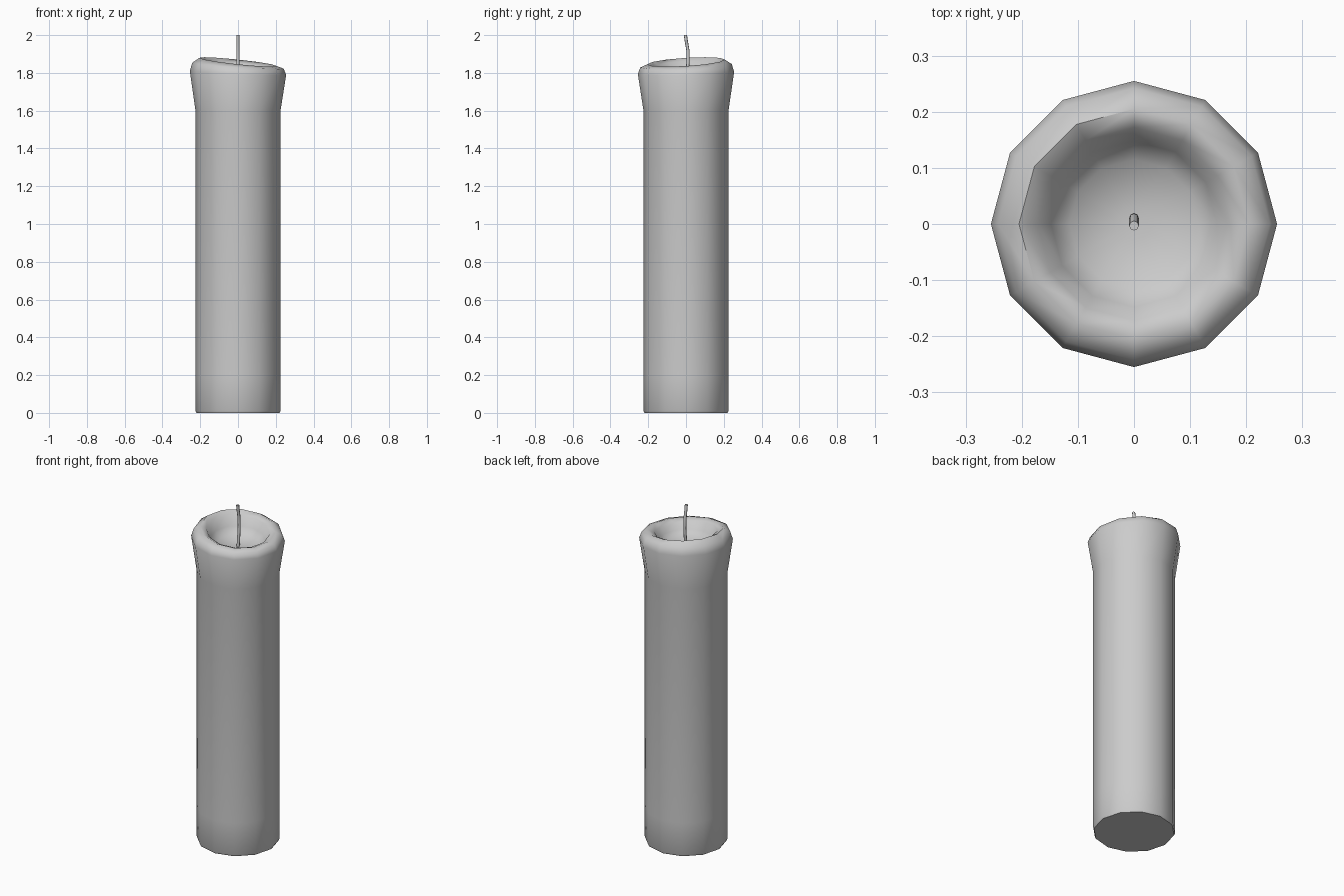
import bpy, bmesh, math

if "Cube" in bpy.data.objects:
    bpy.data.objects.remove(bpy.data.objects["Cube"])


def loft(name, rings):
    """Skin a list of equal-length point rings and cap both ends."""
    bm = bmesh.new()
    loops = [[bm.verts.new(p) for p in ring] for ring in rings]
    n = len(loops[0])
    for a, b in zip(loops, loops[1:]):
        for i in range(n):
            j = (i + 1) % n
            bm.faces.new((a[i], a[j], b[j], b[i]))
    bm.faces.new(loops[0][::-1])
    # fan the top cap around its centre so it shades evenly
    top = bm.faces.new(loops[-1])
    bmesh.ops.poke(bm, faces=[top])
    bmesh.ops.recalc_face_normals(bm, faces=bm.faces)
    mesh = bpy.data.meshes.new(name)
    bm.to_mesh(mesh)
    bm.free()
    obj = bpy.data.objects.new(name, mesh)
    bpy.context.collection.objects.link(obj)
    bpy.context.view_layer.objects.active = obj
    obj.select_set(True)
    bpy.ops.object.shade_smooth_by_angle(angle=math.radians(60))
    obj.select_set(False)
    return obj


def ring(r, z, sides, tilt=0.0, cx=0.0, cy=0.0):
    """Horizontal ring whose height rises by tilt towards the back left."""
    pts = []
    for i in range(sides):
        a = math.tau * i / sides
        pts.append((cx + r * math.cos(a), cy + r * math.sin(a),
                    z + tilt * math.cos(a - math.radians(150))))
    return pts


# wax body: shaft, flared lip, uneven melted rim and hollow (radius, z, tilt)
profile = [(0.220, 0.0, 0), (0.225, 0.01, 0), (0.225, 0.2, 0), (0.225, 1.6, 0),
           (0.255, 1.80, 0.012), (0.242, 1.838, 0.018), (0.205, 1.858, 0.025),
           (0.172, 1.842, 0.022), (0.148, 1.795, 0.012), (0.115, 1.765, 0.004),
           (0.03, 1.752, 0)]
loft("candle_body", [ring(r, z, 12, t) for r, z, t in profile])

# wick: thin, slightly bent strand (y, z)
path = [(0.0, 1.74), (0.006, 1.80), (0.011, 1.86), (0.010, 1.92),
        (0.002, 1.965), (-0.003, 2.0)]
loft("wick", [ring(0.0085, z, 8, cy=y) for y, z in path])
